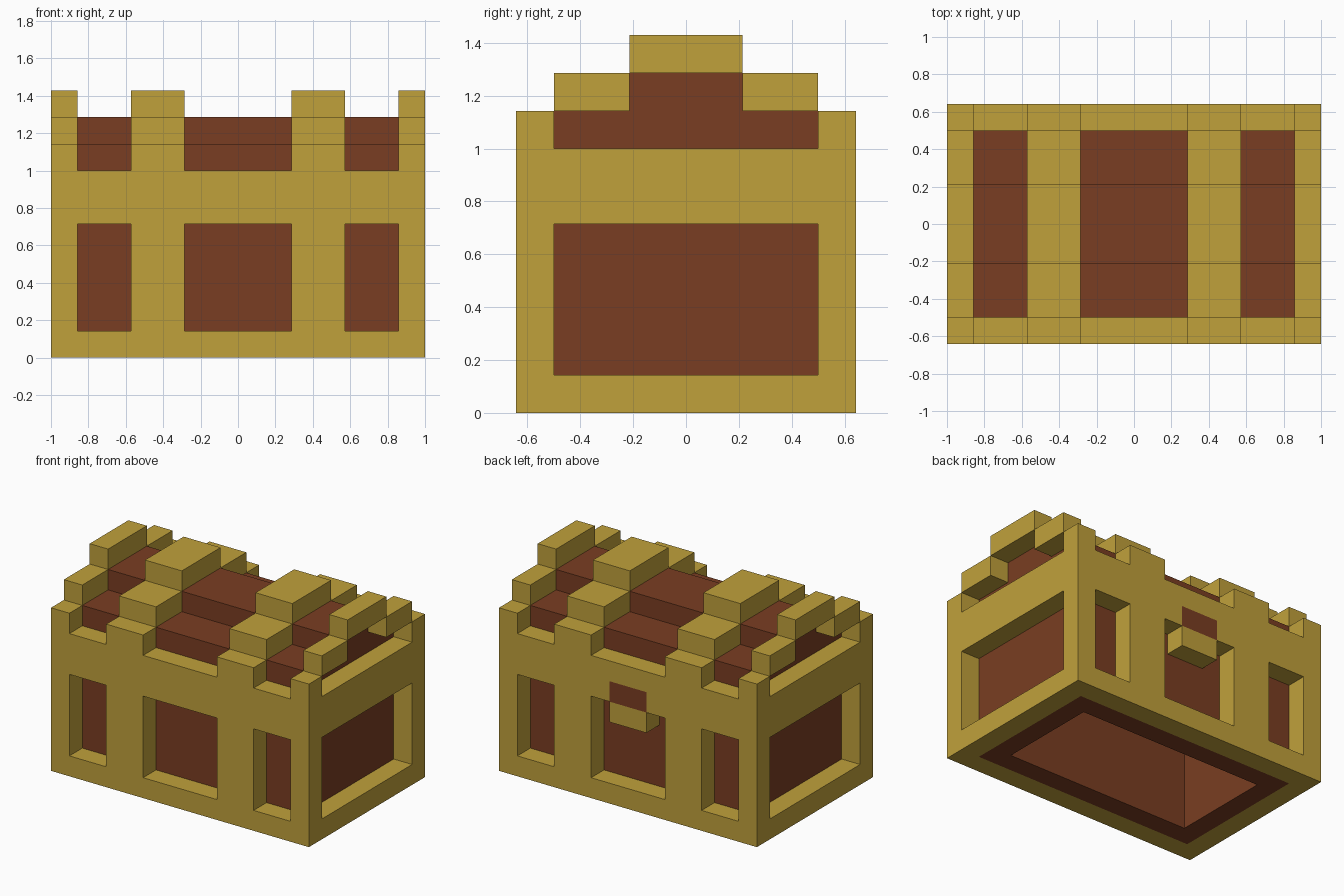
import bpy
import bmesh

cube = bpy.data.objects.get("Cube")
if cube:
    bpy.data.objects.remove(cube, do_unlink=True)

U = 1 / 7  # one block unit
XS = [-7, -6, -5, -4, -2, -1, 1, 2, 4, 5, 6, 7]
YS = [-4.5, -3.5, -2.5, -1.5, 1.5, 2.5, 3.5, 4.5]
ZS = [0, 1, 4, 5, 6, 7, 8, 9, 10]


def make_material(name, colour):
    m = bpy.data.materials.new(name)
    m.use_nodes = True
    m.diffuse_color = colour
    m.node_tree.nodes["Principled BSDF"].inputs["Base Color"].default_value = colour
    return m


gold = make_material("gold", (0.527, 0.356, 0.044, 1))
brown = make_material("brown wood", (0.195, 0.048, 0.016, 1))


def build_blocks(name, material, rule):
    """Skin of all grid cells whose centre (x, y, z) satisfies the rule."""
    grid = (XS, YS, ZS)

    def filled(cell):
        if any(c < 0 or c >= len(g) - 1 for c, g in zip(cell, grid)):
            return False
        return rule(*[(g[c] + g[c + 1]) / 2 for c, g in zip(cell, grid)])

    bm = bmesh.new()
    verts = {}

    def vert(key):
        if key not in verts:
            verts[key] = bm.verts.new([g[k] * U for k, g in zip(key, grid)])
        return verts[key]

    cells = [(i, j, k) for i in range(len(XS) - 1)
             for j in range(len(YS) - 1) for k in range(len(ZS) - 1)]
    for cell in filter(filled, cells):
        for axis in range(3):
            for side in (0, 1):
                other = list(cell)
                other[axis] += 2 * side - 1
                if filled(other):
                    continue
                a, b = (axis + 1) % 3, (axis + 2) % 3
                corners = []
                for da, db in ((0, 0), (1, 0), (1, 1), (0, 1)):
                    key = list(cell)
                    key[axis] += side
                    key[a] += da
                    key[b] += db
                    corners.append(vert(tuple(key)))
                bm.faces.new(corners if side else corners[::-1])
    mesh = bpy.data.meshes.new(name)
    bm.to_mesh(mesh)
    bm.free()
    mesh.materials.append(material)
    obj = bpy.data.objects.new(name, mesh)
    bpy.context.collection.objects.link(obj)
    return obj


def in_latch(x, y, z):
    return y > 3.5 and abs(x) < 1 and 4 < z < 6


# Outer walls with window openings and raised posts
def frame(x, y, z):
    ax, ay = abs(x), abs(y)
    if (ax < 6 and ay < 3.5) or z > 8 or in_latch(x, y, z):
        return False
    if z > 7:
        return ay > 3.5 and (ax > 6 or 2 < ax < 4)
    if 1 < z < 5:
        opening = (ax < 2 or 4 < ax < 6) if ay > 3.5 else True
        return not opening
    return True


# Hollow inner chest with a stepped lid
def core(x, y, z):
    ax, ay = abs(x), abs(y)
    if ax > 6 or ay > 3.5 or (ax < 5 and ay < 2.5 and z < 7):
        return False
    return z < 8 or (z < 9 and ay < 1.5)


# Stepped bands over the lid
def bands(x, y, z):
    ax, ay = abs(x), abs(y)
    if not (ax > 6 or 2 < ax < 4):
        return False
    return (8 < z < 9 and 1.5 < ay < 3.5) or (z > 9 and ay < 1.5)


build_blocks("wall_frame", gold, frame)
build_blocks("inner_chest", brown, core)
build_blocks("lid_bands", gold, bands)
# Back latch: brown plate above a gold block
build_blocks("latch_plate", brown, lambda x, y, z: in_latch(x, y, z) and z > 5)
build_blocks("latch_block", gold, lambda x, y, z: in_latch(x, y, z) and z < 5)
